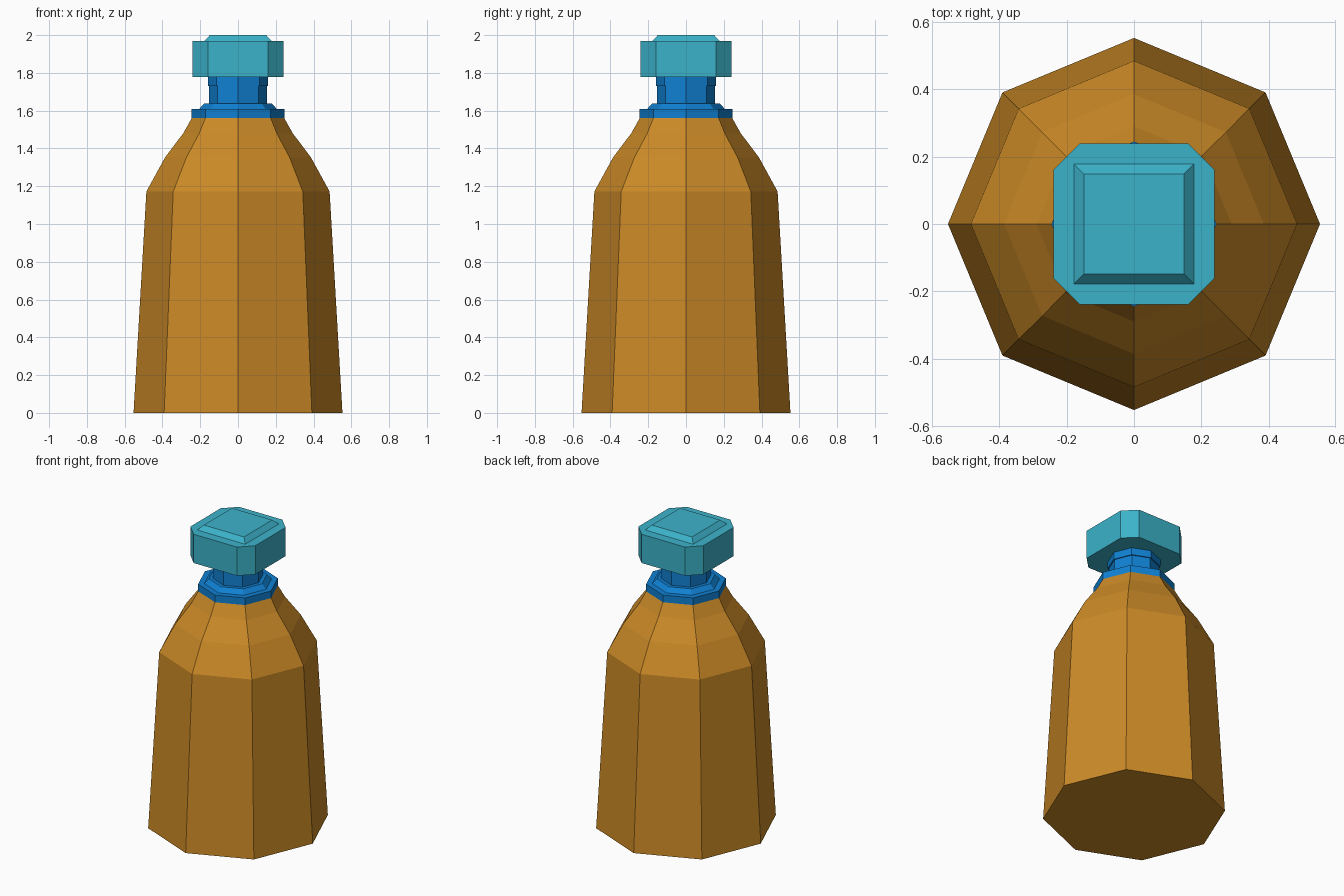
import bpy
import bmesh
from math import cos, sin, pi

old = bpy.data.objects.get("Cube")
if old:
    bpy.data.objects.remove(old, do_unlink=True)


def material(name, rgb):
    m = bpy.data.materials.new(name)
    m.use_nodes = True
    m.diffuse_color = (*rgb, 1)
    m.node_tree.nodes["Principled BSDF"].inputs["Base Color"].default_value = (*rgb, 1)
    return m


def octagon(r):
    return [(r * cos(i * pi / 4), r * sin(i * pi / 4)) for i in range(8)]


def chamfered_square(half, flat):
    pts = [(half, -flat), (half, flat)]
    for _ in range(3):
        pts += [(-y, x) for x, y in pts[-2:]]
    return pts


def loft(name, sections, mat):
    """Join stacked (outline, height) sections with flat faces and cap both ends."""
    bm = bmesh.new()
    rings = [[bm.verts.new((x, y, z)) for x, y in outline] for outline, z in sections]
    for low, high in zip(rings, rings[1:]):
        n = len(low)
        for i in range(n):
            j = (i + 1) % n
            bm.faces.new((low[i], low[j], high[j], high[i]))
    bm.faces.new(rings[0][::-1])
    bm.faces.new(rings[-1])
    mesh = bpy.data.meshes.new(name)
    bm.to_mesh(mesh)
    bm.free()
    mesh.materials.append(mat)
    obj = bpy.data.objects.new(name, mesh)
    bpy.context.collection.objects.link(obj)
    return obj


amber = material("amber", (0.60, 0.254, 0.02))
blue = material("blue", (0.005, 0.22, 0.65))
teal = material("teal", (0.045, 0.45, 0.59))

# Tapered eight-sided body with sloping shoulders
body = [(0.553, 0), (0.485, 1.172), (0.386, 1.353), (0.29, 1.48), (0.245, 1.56)]
loft("bottle_body", [(octagon(r), z) for r, z in body], amber)

# Stepped collar, neck and rim
neck = [(0.245, 1.56), (0.245, 1.608), (0.207, 1.608), (0.178, 1.638),
        (0.153, 1.638), (0.153, 1.73), (0.16, 1.73), (0.16, 1.78)]
loft("bottle_neck", [(octagon(r), z) for r, z in neck], blue)

# Square stopper with cut corners
loft("stopper", [(chamfered_square(0.24, 0.16), z) for z in (1.778, 1.97)], teal)

# Raised bevelled panel on the stopper
square = [(-1, -1), (1, -1), (1, 1), (-1, 1)]
loft("stopper_top", [([(x * h, y * h) for x, y in square], z)
                     for h, z in ((0.178, 1.97), (0.149, 2.0))], teal)
